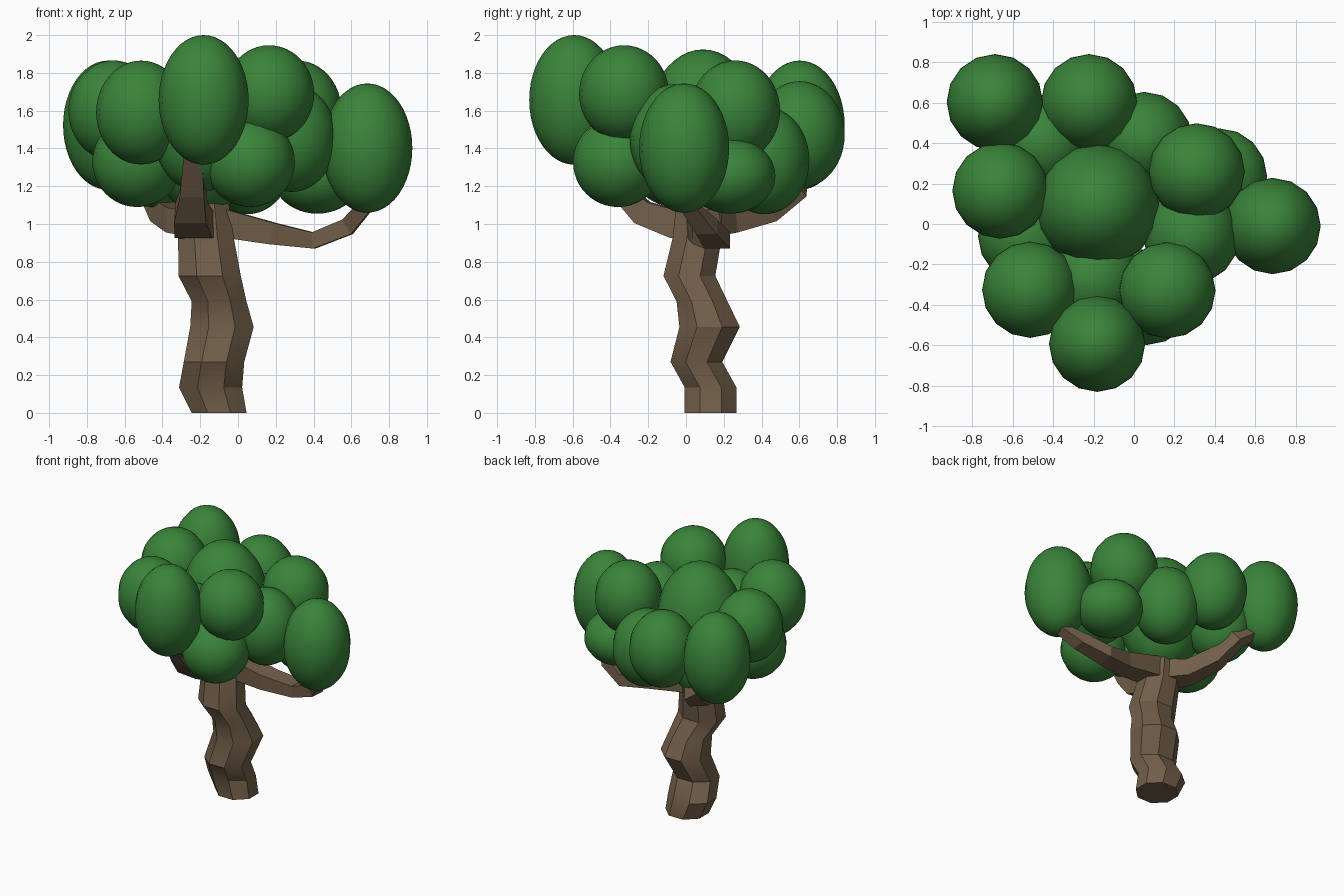
import bpy, bmesh, math
from mathutils import Vector


def material(name, color):
    m = bpy.data.materials.new(name)
    m.diffuse_color = color
    return m


BARK = material("bark", (0.17, 0.115, 0.068, 1))
LEAF = material("leaf", (0.042, 0.23, 0.042, 1))


def finish(bm, name, mat, angle=None):
    bmesh.ops.recalc_face_normals(bm, faces=bm.faces)
    me = bpy.data.meshes.new(name)
    bm.to_mesh(me)
    bm.free()
    ob = bpy.data.objects.new(name, me)
    bpy.context.collection.objects.link(ob)
    me.materials.append(mat)
    if angle is not None:
        bpy.ops.object.select_all(action='DESELECT')
        bpy.context.view_layer.objects.active = ob
        ob.select_set(True)
        bpy.ops.object.shade_smooth_by_angle(angle=math.radians(angle))
    return ob


def loft(rings):
    bm = bmesh.new()
    rows = [[bm.verts.new(p) for p in r] for r in rings]
    n = len(rows[0])
    for a, b in zip(rows, rows[1:]):
        for i in range(n):
            j = (i + 1) % n
            bm.faces.new((a[i], a[j], b[j], b[i]))
    bm.faces.new(rows[0][::-1])
    bm.faces.new(rows[-1])
    return bm


# crooked octagonal trunk: x, y, z, x radius, y radius
trunk = [(-0.10, 0.13, 0, 0.145, 0.137), (-0.145, 0.13, 0.135, 0.167, 0.137),
         (-0.127, 0.055, 0.27, 0.16, 0.137), (-0.085, 0.125, 0.455, 0.168, 0.16),
         (-0.10, 0.085, 0.59, 0.145, 0.135), (-0.15, 0.018, 0.725, 0.165, 0.137),
         (-0.17, 0.06, 0.93, 0.147, 0.13), (-0.18, 0.07, 1.12, 0.13, 0.12)]
rings = []
for x, y, z, rx, ry in trunk:
    k = 1 / math.cos(math.pi / 8)
    rings.append([(x + rx * k * math.cos((i + 0.5) * math.pi / 4),
                   y + ry * k * math.sin((i + 0.5) * math.pi / 4), z) for i in range(8)])
finish(loft(rings), "trunk", BARK, 30)


# four-sided branches: points x, y, z, half width, half height
def branch(name, pts):
    ps = [Vector(p[:3]) for p in pts]
    run = ps[-1] - ps[0]
    side = Vector((run.y, -run.x, 0)).normalized()
    rings = []
    for i, p in enumerate(ps):
        t = (ps[min(i + 1, len(ps) - 1)] - ps[max(i - 1, 0)]).normalized()
        up = side.cross(t).normalized()
        w, h = pts[i][3:]
        rings.append([p + side * a * w + up * b * h
                      for a, b in ((-1, -1), (1, -1), (1, 1), (-1, 1))])
    finish(loft(rings), name, BARK)


branch("right_branch", [(-0.15, 0.08, 1.02, 0.09, 0.08), (0.18, 0.11, 0.95, 0.075, 0.058),
                        (0.40, 0.165, 0.913, 0.068, 0.043), (0.58, 0.11, 0.985, 0.055, 0.045),
                        (0.67, 0.02, 1.09, 0.045, 0.04), (0.70, 0, 1.3, 0.035, 0.035)])
branch("front_branch", [(-0.17, 0.08, 1.0, 0.10, 0.08), (-0.235, -0.06, 1.0, 0.10, 0.075),
                        (-0.25, -0.23, 1.06, 0.085, 0.065), (-0.24, -0.34, 1.17, 0.065, 0.05),
                        (-0.235, -0.50, 1.42, 0.045, 0.04)])
branch("left_branch", [(-0.17, 0.07, 1.01, 0.10, 0.08), (-0.32, 0.22, 1.02, 0.075, 0.065),
                       (-0.40, 0.42, 1.07, 0.065, 0.06), (-0.46, 0.58, 1.18, 0.055, 0.045),
                       (-0.62, 0.60, 1.30, 0.04, 0.04)])

# foliage ellipsoids: x, y, z, horizontal radius, vertical radius
R = 0.238
foliage = [
    (-0.688, 0.602, 1.523, R, 0.342), (-0.222, 0.602, 1.472, R, 0.284),
    (0.05, 0.415, 1.337, R, 0.285), (0.31, 0.26, 1.60, R, 0.266),
    (0.42, 0.235, 1.255, R, 0.20), (0.685, -0.01, 1.402, R, 0.342),
    (-0.66, 0.165, 1.60, R, 0.266), (-0.18, 0.09, 1.488, 0.305, 0.436),
    (-0.513, -0.325, 1.59, R, 0.275), (0.165, -0.328, 1.69, R, 0.256),
    (-0.182, -0.592, 1.657, R, 0.343), (0.283, -0.06, 1.455, R, 0.285),
    (-0.533, -0.06, 1.33, R, 0.24), (-0.45, 0.40, 1.36, R, 0.27),
    (-0.20, -0.28, 1.45, R, 0.28), (0.063, -0.36, 1.328, R, 0.238),
]
for i, (x, y, z, r, h) in enumerate(foliage):
    bm = bmesh.new()
    bmesh.ops.create_uvsphere(bm, u_segments=16, v_segments=24, radius=1)
    bmesh.ops.scale(bm, verts=bm.verts, vec=(r, r, h))
    bmesh.ops.translate(bm, verts=bm.verts, vec=(x, y, z))
    finish(bm, f"foliage_{i + 1}", LEAF, 40)
